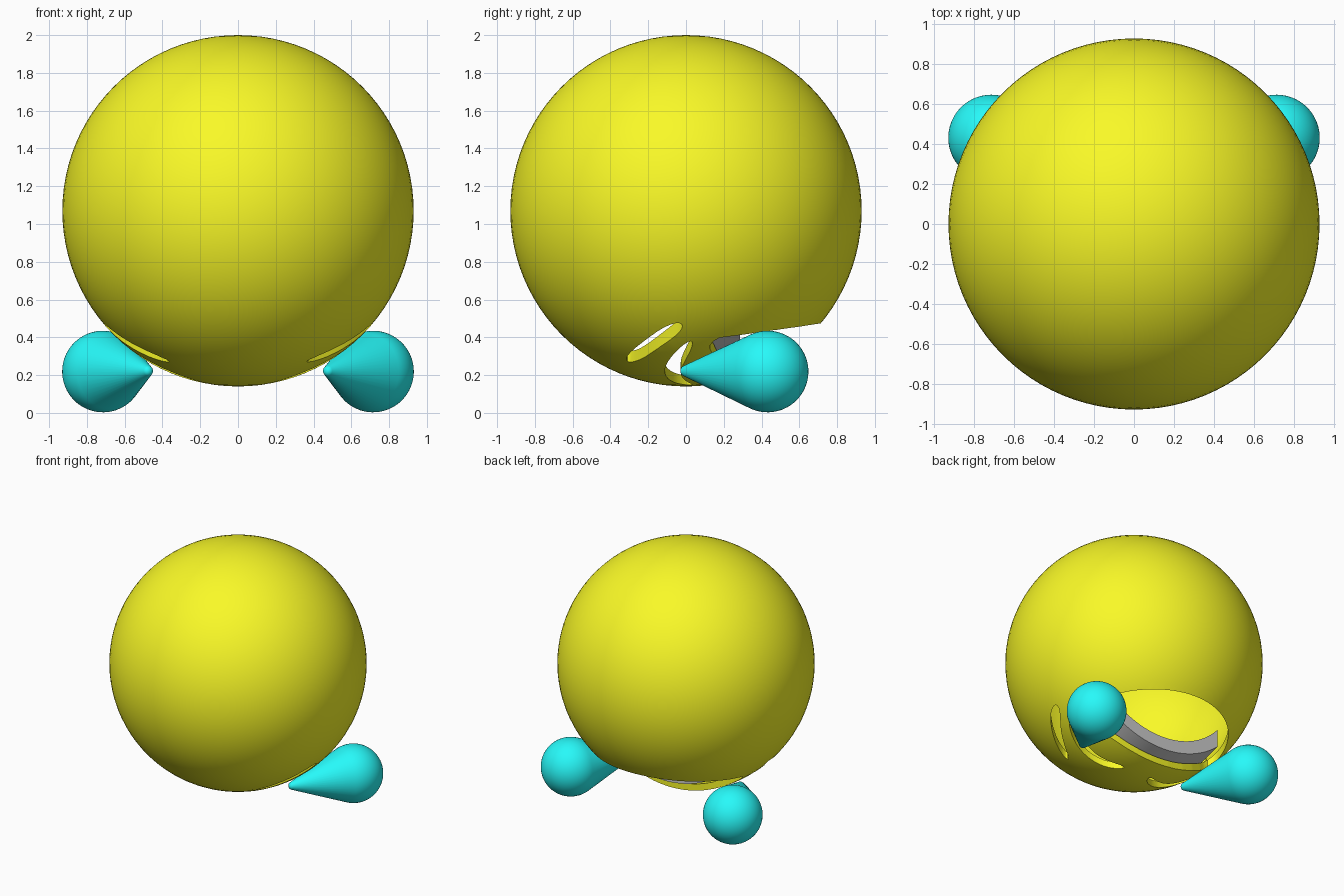
import bpy, bmesh
from math import sin, cos, pi, sqrt, acos, radians
from mathutils import Vector

if "Cube" in bpy.data.objects:
    bpy.data.objects.remove(bpy.data.objects["Cube"])

CENTRE = Vector((0, 0, 1.07))
R = 0.93


def material(name, rgb):
    m = bpy.data.materials.new(name)
    m.diffuse_color = (*rgb, 1)
    m.use_nodes = True
    m.node_tree.nodes["Principled BSDF"].inputs["Base Color"].default_value = m.diffuse_color
    return m


def make(name, bm, mat=None):
    bmesh.ops.recalc_face_normals(bm, faces=bm.faces)
    me = bpy.data.meshes.new(name)
    bm.to_mesh(me)
    bm.free()
    ob = bpy.data.objects.new(name, me)
    bpy.context.collection.objects.link(ob)
    if mat:
        me.materials.append(mat)
    return ob


def smooth(ob, angle=35):
    bpy.ops.object.select_all(action='DESELECT')
    bpy.context.view_layer.objects.active = ob
    ob.select_set(True)
    bpy.ops.object.shade_smooth_by_angle(angle=radians(angle))


def ball(name, radius, mat=None):
    bm = bmesh.new()
    bmesh.ops.create_uvsphere(bm, u_segments=96, v_segments=48, radius=radius)
    bmesh.ops.translate(bm, vec=CENTRE, verts=bm.verts)
    return make(name, bm, mat)


def prism(name, outline, z0=-0.1, z1=0.9):
    """Vertical cutter from a closed xy outline."""
    bm = bmesh.new()
    face = bm.faces.new([bm.verts.new((x, y, z0)) for x, y in outline])
    ext = bmesh.ops.extrude_face_region(bm, geom=[face])
    bmesh.ops.translate(bm, vec=(0, 0, z1 - z0),
                        verts=[v for v in ext['geom'] if isinstance(v, bmesh.types.BMVert)])
    return make(name, bm)


def crescent(p0, ctrl, p2, half, n=24):
    """Outline of a tapered stroke along a quadratic curve."""
    p0, ctrl, p2 = Vector(p0), Vector(ctrl), Vector(p2)
    a, b = [], []
    for i in range(n + 1):
        t = (1 - cos(pi * i / n)) / 2
        p = p0 * (1 - t) ** 2 + ctrl * 2 * t * (1 - t) + p2 * t * t
        d = ((ctrl - p0) * (1 - t) + (p2 - ctrl) * t).normalized()
        w = half * sqrt(max(0, 1 - abs(2 * t - 1) ** 3))
        nrm = Vector((-d.y, d.x)) * w
        a.append(p + nrm)
        if 0 < i < n:
            b.append(p - nrm)
    return [tuple(p) for p in a + b[::-1]]


yellow = material("yellow", (0.95, 0.95, 0.02))
cyan = material("cyan", (0.02, 0.95, 0.95))

# Hollow head, facing down
head = ball("head", R, yellow)
cutters = [ball("head_hollow", R - 0.05)]

# Mouth opening: wide D with rounded corners
arc = [(0.6235 * cos(radians(a)), 0.09 + 0.6235 * sin(radians(a))) for a in range(8, 173, 4)]
lip = [(0.605, 0.145), (0.585, 0.128), (0.555, 0.128), (0.5, 0.148), (0.4, 0.175), (0.3, 0.19), (0.15, 0.202)]
mouth = arc + [(-x, y) for x, y in lip] + [(0, 0.205)] + lip[::-1]
cutters.append(prism("mouth_cutter", mouth))

# Eye and brow openings
for s in (1, -1):
    for name, pts, half in (("eye", [(0.12, 0.03), (0.35, -0.17), (0.62, 0.03)], 0.042),
                            ("brow", [(0.365, -0.31), (0.625, -0.19), (0.705, -0.02)], 0.036)):
        outline = crescent(*[(s * x, y) for x, y in pts], half)
        cutters.append(prism(name + "_cutter", outline))

bpy.context.view_layer.objects.active = head
for c in cutters:
    mod = head.modifiers.new(c.name, 'BOOLEAN')
    mod.operation = 'DIFFERENCE'
    mod.solver = 'EXACT'
    mod.object = c
    bpy.ops.object.modifier_apply(modifier=mod.name)
    bpy.data.objects.remove(c)
smooth(head)

# Upper teeth: curved bar just inside the head
bm = bmesh.new()
rings, N = [], 40
for i in range(N + 1):
    x = -0.55 + 1.1 * i / N
    rings.append([bm.verts.new((x, y, CENTRE.z - sqrt(r * r - x * x - y * y)))
                  for y, r in ((0.1, 0.872), (0.285, 0.872), (0.285, 0.78), (0.1, 0.78))])
for a, b in zip(rings, rings[1:]):
    for k in range(4):
        bm.faces.new((a[k], a[(k + 1) % 4], b[(k + 1) % 4], b[k]))
bm.faces.new(rings[0])
bm.faces.new(rings[-1][::-1])
smooth(make("teeth", bm))

# Tears: round drop tapering to a small tip at the eye corner
BIG, TIP = 0.216, 0.03
for s, side in ((1, "right"), (-1, "left")):
    c = Vector((s * 0.715, 0.432, 0.219))
    axis = Vector((s * 0.48, 0.0, 0.222)) - c
    L = axis.length
    th = acos((BIG - TIP) / L)
    prof = [(BIG * cos(pi + (th - pi) * i / 24), BIG * sin(pi + (th - pi) * i / 24)) for i in range(25)]
    prof += [(L + TIP * cos(th * (1 - i / 8)), TIP * sin(th * (1 - i / 8))) for i in range(9)]
    bm = bmesh.new()
    vs = [bm.verts.new((max(r, 0), 0, z)) for z, r in prof]
    es = [bm.edges.new(e) for e in zip(vs, vs[1:])]
    bmesh.ops.spin(bm, geom=vs + es, cent=(0, 0, 0), axis=(0, 0, 1), angle=2 * pi, steps=48)
    bmesh.ops.remove_doubles(bm, verts=bm.verts, dist=1e-5)
    bm.transform(Vector((0, 0, 1)).rotation_difference(axis).to_matrix().to_4x4())
    bmesh.ops.translate(bm, vec=c, verts=bm.verts)
    smooth(make("tear_" + side, bm, cyan))
